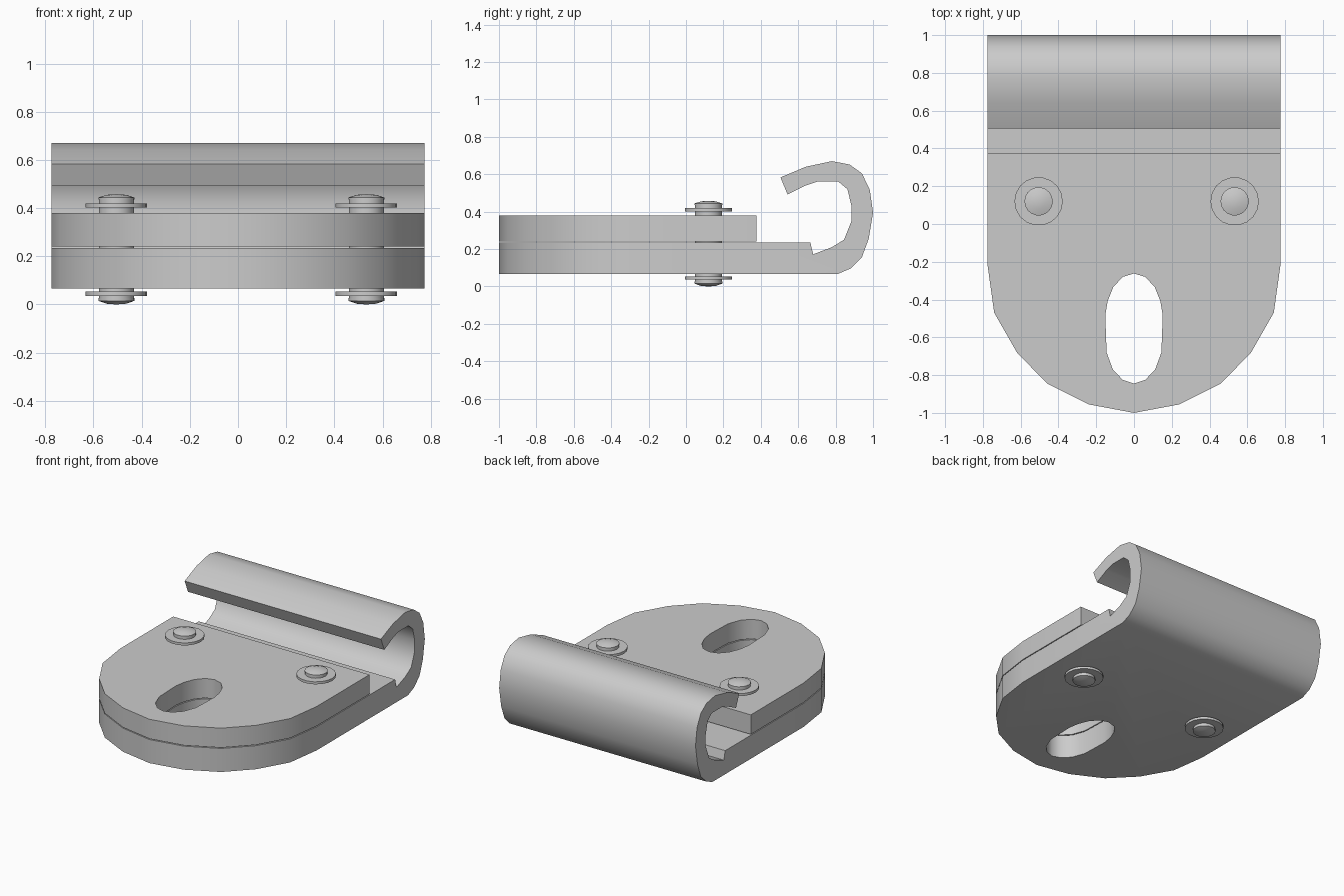
import bpy, bmesh, math
from mathutils import Matrix

if "Cube" in bpy.data.objects:
    bpy.data.objects.remove(bpy.data.objects["Cube"])


def prism(name, pts, place, a, b):
    """Solid made by sweeping a closed outline from a to b."""
    bm = bmesh.new()
    n = len(pts)
    lo = [bm.verts.new(place(p, a)) for p in pts]
    hi = [bm.verts.new(place(p, b)) for p in pts]
    bm.faces.new(lo)
    bm.faces.new(hi)
    for i in range(n):
        j = (i + 1) % n
        bm.faces.new((lo[i], lo[j], hi[j], hi[i]))
    bmesh.ops.recalc_face_normals(bm, faces=bm.faces)
    return finish(name, bm)


def finish(name, bm):
    me = bpy.data.meshes.new(name)
    bm.to_mesh(me)
    bm.free()
    ob = bpy.data.objects.new(name, me)
    bpy.context.collection.objects.link(ob)
    return ob


def activate(ob):
    bpy.ops.object.select_all(action='DESELECT')
    ob.select_set(True)
    bpy.context.view_layer.objects.active = ob


def cut(ob, cutter, operation):
    activate(ob)
    mod = ob.modifiers.new("cut", 'BOOLEAN')
    mod.operation, mod.object, mod.solver = operation, cutter, 'EXACT'
    bpy.ops.object.modifier_apply(modifier=mod.name)
    bpy.data.objects.remove(cutter)


def smooth(ob, deg):
    activate(ob)
    bpy.ops.object.shade_smooth_by_angle(angle=math.radians(deg))


def flat_xy(p, z):
    return (p[0], p[1], z)


def flat_yz(p, x):
    return (x, p[0], p[1])


def mirrored(half):
    return half + [(-x, y) for x, y in reversed(half) if x > 0]


def outline(back):
    # straight sides with a faceted rounded nose
    nose = [(0.24, -0.955), (0.46, -0.845), (0.62, -0.68), (0.74, -0.47), (0.775, -0.22)]
    return mirrored([(0, -1.0)] + nose + [(0.775, back)])


def slot():
    half = [(0, -0.845), (0.06, -0.825), (0.112, -0.77), (0.145, -0.68), (0.152, -0.485),
            (0.14, -0.41), (0.11, -0.335), (0.06, -0.28), (0, -0.262)]
    return prism("slot_cutter", mirrored(half), flat_xy, -0.5, 1)


# Lower plate with rolled hook: side profile trimmed to the plan outline
profile = [(-1.2, 0.066), (0.81, 0.066), (0.88, 0.096), (0.94, 0.155), (0.977, 0.255),
           (1.0, 0.395), (0.982, 0.52), (0.94, 0.605), (0.875, 0.652), (0.78, 0.67),
           (0.64, 0.64), (0.505, 0.583), (0.543, 0.492), (0.64, 0.54), (0.70, 0.56),
           (0.815, 0.56), (0.863, 0.52), (0.885, 0.43), (0.885, 0.35), (0.845, 0.25),
           (0.78, 0.21), (0.68, 0.172), (0.665, 0.234), (-1.2, 0.234)]
hook_plate = prism("hook_plate", profile, flat_yz, -0.9, 0.9)
cut(hook_plate, prism("trim_cutter", outline(1.3), flat_xy, -0.5, 1.2), 'INTERSECT')
cut(hook_plate, slot(), 'DIFFERENCE')
smooth(hook_plate, 38)

# Upper plate
upper_plate = prism("upper_plate", outline(0.376), flat_xy, 0.24, 0.379)
cut(upper_plate, slot(), 'DIFFERENCE')
smooth(upper_plate, 38)


def lathe(name, prof, x, y, seg):
    bm = bmesh.new()
    vs = [bm.verts.new((r, 0, z)) for r, z in prof]
    es = [bm.edges.new(e) for e in zip(vs, vs[1:])]
    bmesh.ops.spin(bm, geom=vs + es, axis=(0, 0, 1), cent=(0, 0, 0),
                   angle=math.tau, steps=seg, use_duplicate=False)
    bmesh.ops.remove_doubles(bm, verts=bm.verts, dist=1e-4)
    bmesh.ops.recalc_face_normals(bm, faces=bm.faces)
    bm.transform(Matrix.Translation((x, y, 0)))
    smooth(finish(name, bm), 35)


# Two rivets with domed ends, each through a top and a bottom washer
rivet = [(0, 0.003), (0.04, 0.006), (0.075, 0.018), (0.075, 0.03), (0.073, 0.03),
         (0.073, 0.438), (0.075, 0.438), (0.075, 0.447), (0.04, 0.458), (0, 0.461)]
rivet = [(r, max(z - 0.003, 0)) for r, z in rivet]
for side, x in (("left", -0.505), ("right", 0.533)):
    lathe(f"rivet_{side}", rivet, x, 0.12, 18)
    for level, z in (("bottom", 0.036), ("top", 0.402)):
        t = 0.018
        lathe(f"washer_{level}_{side}",
              [(0.07, z), (0.128, z), (0.128, z + t), (0.07, z + t), (0.07, z)], x, 0.12, 18)
